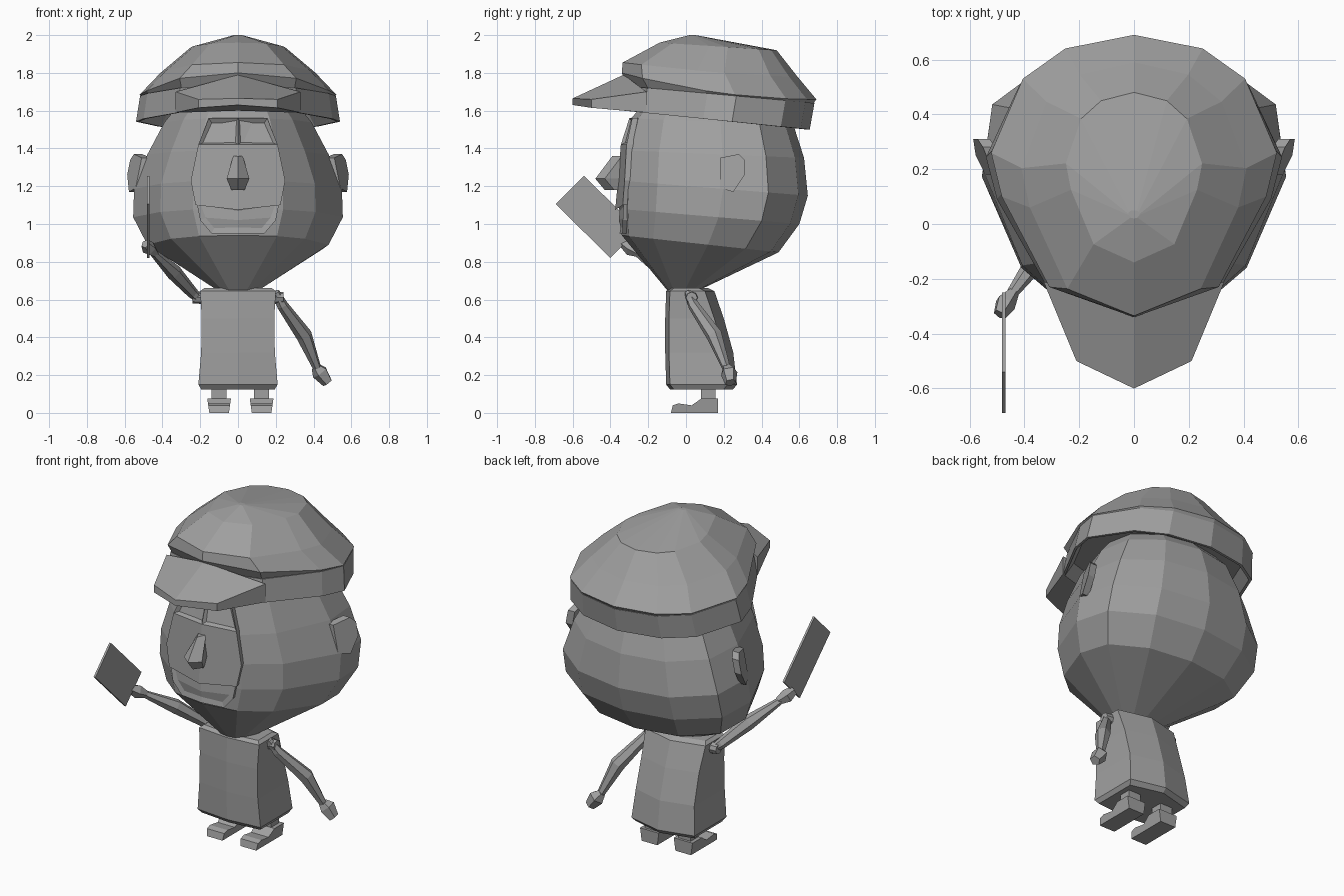
import bpy, bmesh, math
from mathutils import Vector

cube = bpy.data.objects.get("Cube")
if cube:
    bpy.data.objects.remove(cube, do_unlink=True)

grey = bpy.data.materials.new("plain_grey")
grey.use_nodes = True
grey.diffuse_color = (0.35, 0.35, 0.35, 1)
grey.node_tree.nodes["Principled BSDF"].inputs["Base Color"].default_value = grey.diffuse_color


def loft(name, rings, inset=None):
    """Skin equal-length rings, close the ends; optionally sink some faces."""
    bm = bmesh.new()
    rows = [[bm.verts.new(p) for p in ring] for ring in rings]
    n = len(rows[0])
    for a, b in zip(rows, rows[1:]):
        for i in range(n):
            j = (i + 1) % n
            bm.faces.new((a[i], a[j], b[j], b[i]))
    bm.faces.new(rows[0])
    bm.faces.new(rows[-1])
    bmesh.ops.recalc_face_normals(bm, faces=bm.faces)
    if inset:
        rule, width, depth, together = inset
        picked = [f for f in bm.faces if f.normal.y < -0.6 and rule(f.calc_center_median())]
        if together:
            bmesh.ops.inset_region(bm, faces=picked, thickness=width, depth=depth)
        else:
            bmesh.ops.inset_individual(bm, faces=picked, thickness=width, depth=depth)
    mesh = bpy.data.meshes.new(name)
    bm.to_mesh(mesh)
    bm.free()
    mesh.materials.append(grey)
    obj = bpy.data.objects.new(name, mesh)
    bpy.context.collection.objects.link(obj)
    return obj


def mirrored(half):
    """Close a half outline that starts and ends on the centre line."""
    return half + [(-x, y, z) for x, y, z in half[-2:0:-1]]


def tube(name, path, radii, sides=6):
    pts = [Vector(p) for p in path]
    turn = (pts[-1] - pts[0]).to_track_quat('Z', 'Y')
    rings = []
    for p, r in zip(pts, radii):
        angles = [2 * math.pi * k / sides for k in range(sides)]
        rings.append([p + turn @ Vector((r * math.cos(a), r * math.sin(a), 0)) for a in angles])
    return loft(name, rings)


# Head: egg-shaped rings, narrow at the face, that dip toward the back
head_outline = [(0, 0), (0.43, 0.045), (0.74, 0.2), (1, 0.55), (0.94, 0.79), (0.55, 0.95), (0, 1)]


def head_ring(zf, zb, w, front, back):
    return mirrored([(w * x, front + (back - front) * t, zf + (zb - zf) * t)
                     for x, t in head_outline])


loft("head", [head_ring(*r) for r in (
    (0.65, 0.65, 0.11, -0.10, 0.07),
    (0.94, 0.85, 0.48, -0.34, 0.49),
    (1.08, 1.00, 0.555, -0.35, 0.60),
    (1.23, 1.15, 0.55, -0.35, 0.645),
    (1.39, 1.35, 0.48, -0.335, 0.625),
    (1.56, 1.52, 0.39, -0.29, 0.57),
    (1.72, 1.70, 0.25, -0.15, 0.40))])


# Face plate with sunken eyes, and mouth below it
def face_ring(z, dip, w, centre, edge):
    return mirrored([(0, centre, z - dip), (w, edge, z), (w * 0.9, -0.2, z), (0, -0.2, z)])


loft("face", [face_ring(*r) for r in (
    (1.10, 0.025, 0.225, -0.375, -0.335),
    (1.23, 0, 0.25, -0.36, -0.325),
    (1.42, 0, 0.21, -0.345, -0.315),
    (1.56, 0, 0.155, -0.30, -0.285))],
    (lambda c: c.z > 1.43, 0.025, -0.02, False))
loft("mouth", [face_ring(*r) for r in (
    (0.95, 0, 0.14, -0.352, -0.335),
    (1.02, 0, 0.20, -0.368, -0.335),
    (1.12, 0.02, 0.22, -0.362, -0.33))],
    (lambda c: True, 0.03, -0.012, True))

# Nose
loft("nose", [mirrored([(0, f, z), (w, f + 0.05, z), (w * 0.6, -0.34, z), (0, -0.34, z)])
              for z, w, f in ((1.18, 0.035, -0.43), (1.24, 0.06, -0.48), (1.36, 0.025, -0.39))])

# Ears: thin slabs that splay outward toward the back and lean in at the top
ear = [(0.18, 1.35), (0.28, 1.37), (0.31, 1.34), (0.31, 1.26), (0.25, 1.17), (0.18, 1.19)]
for side, label in ((1, "left"), (-1, "right")):
    loft(label + "_ear", [[(side * (x + (y - 0.18) * 0.45 - (z - 1.2) * 0.2), y, z) for y, z in ear]
                          for x in (0.495, 0.54)])

# Cap: one tapered outline, scaled at each level, falling toward the back
outline = [(0, -0.34), (0.32, -0.23), (0.50, 0.10), (0.54, 0.26),
           (0.42, 0.53), (0.26, 0.64), (0, 0.69)]


def cap_ring(w, front, back, zf, zb, fall=1):
    ring = []
    for x, y in outline:
        t = (y + 0.34) / 1.03
        ring.append((x * w, front + (back - front) * t, zb + (zf - zb) * (1 - t) ** fall))
    return mirrored(ring)


loft("cap_band", [cap_ring(0.88, -0.27, 0.60, 1.67, 1.58),
                  cap_ring(0.97, -0.32, 0.64, 1.60, 1.50),
                  cap_ring(1, -0.33, 0.655, 1.60, 1.50),
                  cap_ring(0.96, -0.31, 0.68, 1.73, 1.64)])
loft("cap_crown", [cap_ring(0.93, -0.30, 0.67, 1.72, 1.63),
                   cap_ring(0.965, -0.34, 0.69, 1.80, 1.66, 2),
                   cap_ring(0.76, -0.335, 0.59, 1.855, 1.78, 1.5),
                   cap_ring(0.46, -0.14, 0.48, 1.96, 1.92),
                   cap_ring(0.04, 0.02, 0.05, 2.0, 2.0)])


# Cap brim
def brim_section(w, y_mid, y_side, top_mid, top_side, low_mid, low_side):
    return [(-w, y_side, top_side), (0, y_mid, top_mid), (w, y_side, top_side),
            (w, y_side, low_side), (0, y_mid, low_mid), (-w, y_side, low_side)]


loft("cap_brim", [brim_section(0.21, -0.60, -0.50, 1.665, 1.66, 1.63, 1.615),
                  brim_section(0.33, -0.33, -0.21, 1.79, 1.70, 1.60, 1.59)])

# Body
loft("body", [mirrored([(0, f - 0.005, z), (w, f + 0.015, z), (w, b - 0.05, z), (0, b, z)])
              for z, w, f, b in ((0.125, 0.195, -0.08, 0.25), (0.15, 0.21, -0.10, 0.27),
                                 (0.32, 0.195, -0.105, 0.25), (0.50, 0.192, -0.105, 0.20),
                                 (0.645, 0.20, -0.10, 0.15), (0.66, 0.18, -0.08, 0.12))])

# Legs and shoes
shoe = [(-0.08, 0), (-0.07, 0.04), (-0.04, 0.05), (0.03, 0.04), (0.08, 0.075), (0.17, 0.075), (0.17, 0)]
for centre, label in ((0.125, "left"), (-0.1, "right")):
    loft(label + "_leg", [[(centre + x, y, z) for x, y in
                           ((-0.04, 0.08), (0.04, 0.08), (0.04, 0.155), (-0.04, 0.155))]
                          for z in (0.05, 0.15)])
    loft(label + "_shoe", [[(centre + side * (0.052 + 0.14 * z), y, z) for y, z in shoe]
                           for side in (-1, 1)])

# Arms and hands
tube("left_arm", [(0.20, 0.01, 0.64), (0.235, 0.04, 0.57), (0.35, 0.15, 0.41), (0.42, 0.215, 0.235)],
     (0.02, 0.03, 0.043, 0.022))
tube("left_hand", [(0.41, 0.215, 0.245), (0.435, 0.228, 0.215), (0.475, 0.235, 0.16)],
     (0.024, 0.046, 0.03), 5)
tube("right_arm", [(-0.19, 0.04, 0.59), (-0.24, 0.01, 0.635), (-0.34, -0.11, 0.745), (-0.45, -0.26, 0.85)],
     (0.02, 0.03, 0.042, 0.02))
tube("right_hand", [(-0.44, -0.25, 0.845), (-0.47, -0.29, 0.87), (-0.49, -0.33, 0.895)],
     (0.022, 0.04, 0.025), 5)
for side, label in ((1, "left"), (-1, "right")):
    tube(label + "_shoulder", [(side * 0.18, 0.03, 0.61), (side * 0.24, 0.03, 0.61)], (0.034, 0.03), 8)

# Flat card held in the right hand
card = [(-0.54, 1.255), (-0.69, 1.105), (-0.40, 0.82), (-0.25, 0.97)]
loft("held_card", [[(x, y, z) for y, z in card] for x in (-0.481, -0.469)])
